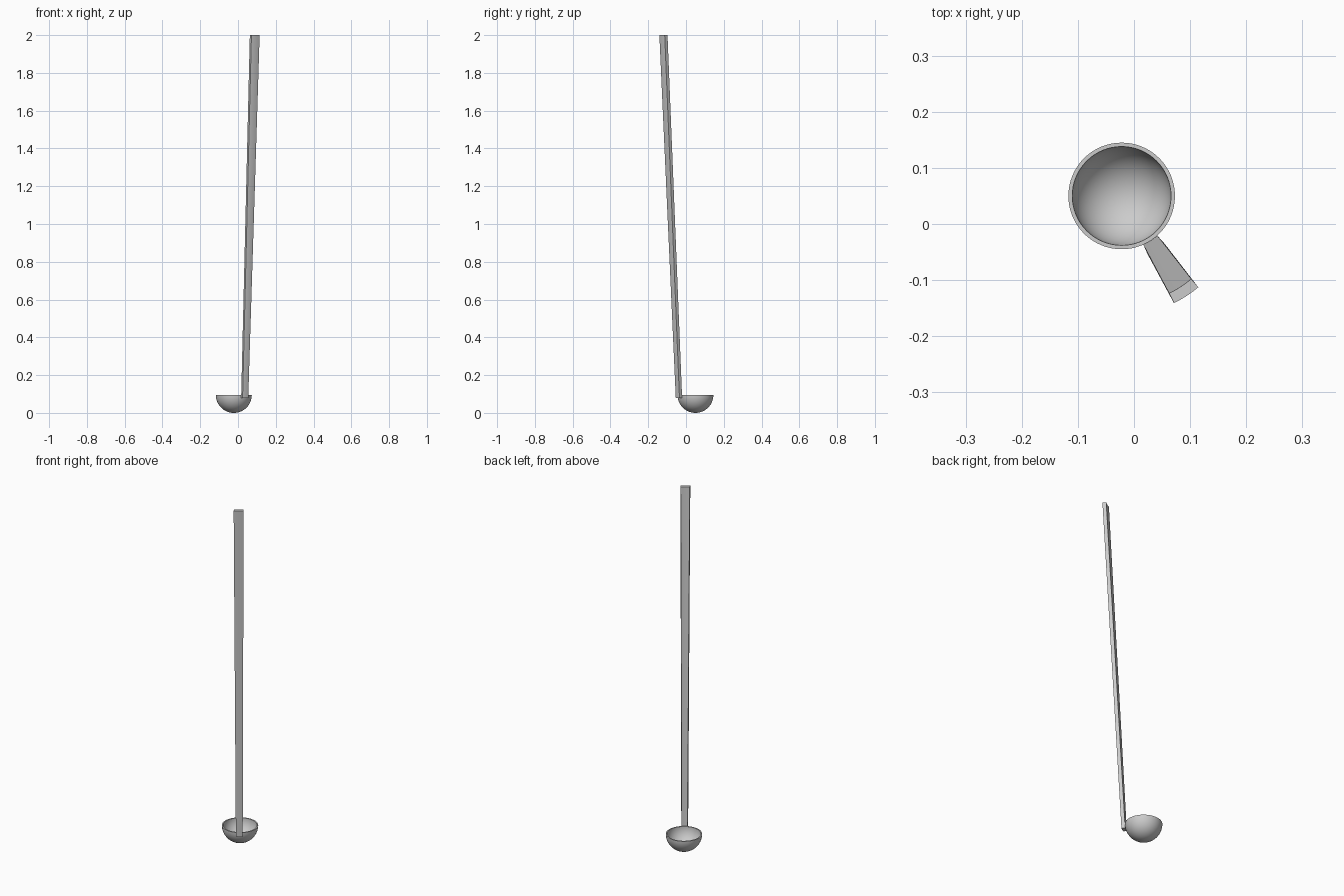
import bpy, bmesh, math

if "Cube" in bpy.data.objects:
    bpy.data.objects.remove(bpy.data.objects["Cube"])

CX, CY = -0.022, 0.05      # bowl centre
R_OUT, R_IN = 0.095, 0.088
SEG, RINGS = 64, 16


def make_object(name, bm, angle):
    bmesh.ops.recalc_face_normals(bm, faces=bm.faces)
    mesh = bpy.data.meshes.new(name)
    bm.to_mesh(mesh)
    bm.free()
    ob = bpy.data.objects.new(name, mesh)
    bpy.context.collection.objects.link(ob)
    bpy.ops.object.select_all(action='DESELECT')
    ob.select_set(True)
    bpy.context.view_layer.objects.active = ob
    bpy.ops.object.shade_smooth_by_angle(angle=math.radians(angle))
    return ob


# Bowl: thick-walled half sphere, lathed from an outer and an inner quarter arc
bm = bmesh.new()
angles = [math.pi / 2 * i / RINGS for i in range(RINGS + 1)]
profile = [(R_OUT * math.sin(a), -R_OUT * math.cos(a)) for a in angles]
profile += [(R_IN * math.sin(a), -R_IN * math.cos(a)) for a in reversed(angles)]
verts = [bm.verts.new((CX + r, CY, R_OUT + z)) for r, z in profile]
edges = [bm.edges.new(pair) for pair in zip(verts, verts[1:])]
bmesh.ops.spin(bm, geom=verts + edges, cent=(CX, CY, 0), axis=(0, 0, 1),
               angle=math.tau, steps=SEG)
bmesh.ops.remove_doubles(bm, verts=bm.verts, dist=1e-5)
make_object("bowl", bm, 40)

# Handle: long bar of curved cross-section, leaning outwards and widening upwards
STEPS = 6
HEADING = math.radians(-57)


def section(bm, z, r_in, r_out, half_deg):
    half = math.radians(half_deg)
    turn = [HEADING - half + 2 * half * i / STEPS for i in range(STEPS + 1)]
    pts = [(r_out, a) for a in turn] + [(r_in, a) for a in reversed(turn)]
    return [bm.verts.new((CX + r * math.cos(a), CY + r * math.sin(a), z)) for r, a in pts]


bm = bmesh.new()
low = section(bm, 0.08, 0.095, 0.114, 9)
high = section(bm, 2.0, 0.193, 0.2125, 7)
n = len(low)
for i in range(n):
    j = (i + 1) % n
    bm.faces.new((low[i], low[j], high[j], high[i]))
for ring in (low, high):       # end caps as strips across the thickness
    for i in range(STEPS):
        bm.faces.new((ring[i], ring[i + 1], ring[n - 2 - i], ring[n - 1 - i]))
make_object("handle", bm, 30)
